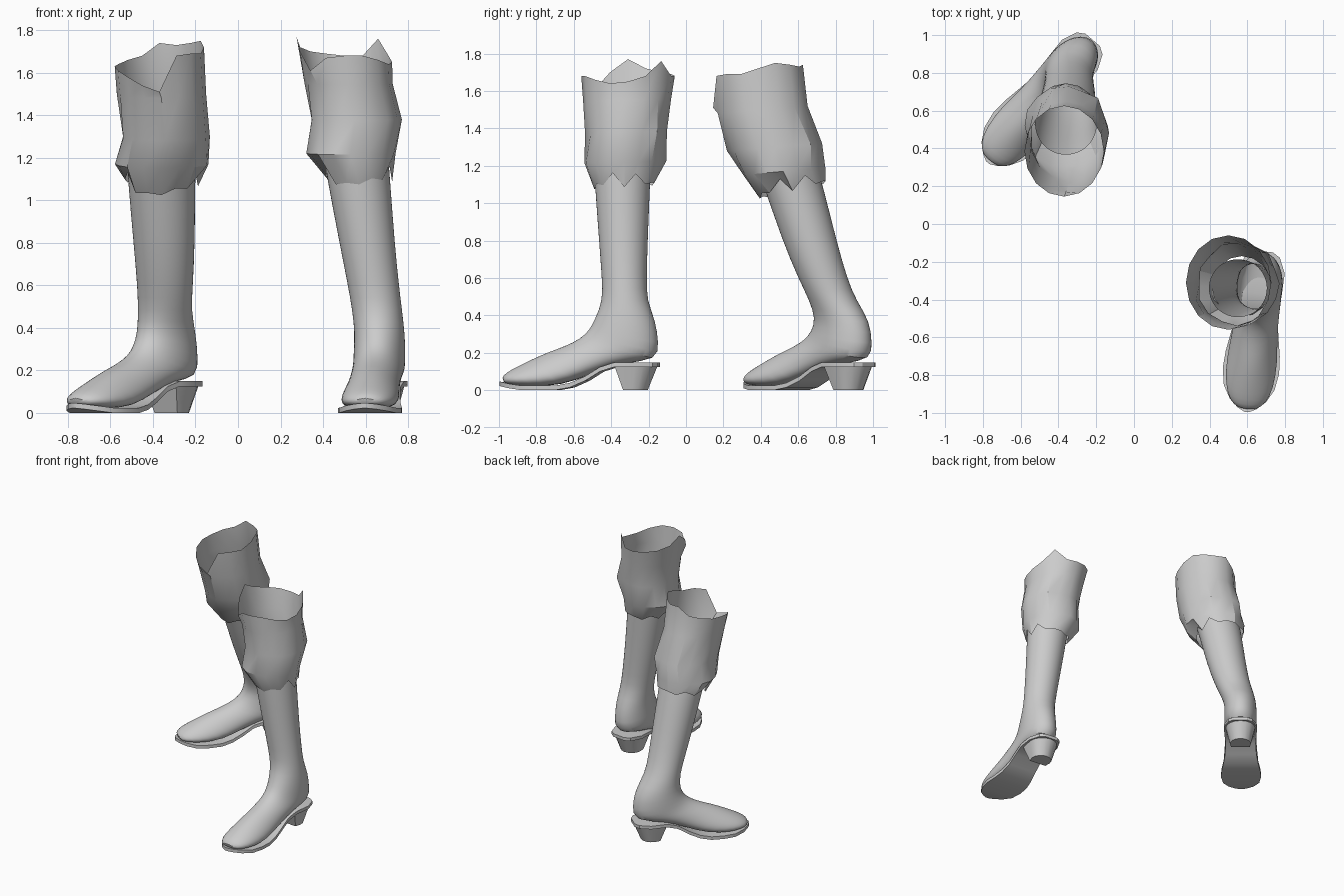
import bpy, bmesh, math, random
from mathutils import Vector

if "Cube" in bpy.data.objects:
    bpy.data.objects.remove(bpy.data.objects["Cube"], do_unlink=True)

GREY = (0.6, 0.6, 0.6, 1)
leather = bpy.data.materials.new("grey_leather")
leather.use_nodes = True
leather.diffuse_color = GREY
leather.node_tree.nodes["Principled BSDF"].inputs["Base Color"].default_value = GREY


def loft(name, rings, cap_start=False, cap_end=False, smooth=30, subdivide=0):
    """Skin a list of closed rings that share one point count."""
    bm = bmesh.new()
    loops = [[bm.verts.new(p) for p in ring] for ring in rings]
    n = len(loops[0])
    for a, b in zip(loops, loops[1:]):
        for i in range(n):
            j = (i + 1) % n
            bm.faces.new((a[i], a[j], b[j], b[i]))
    if cap_start:
        bm.faces.new(loops[0])
    if cap_end:
        bm.faces.new(loops[-1])
    bmesh.ops.recalc_face_normals(bm, faces=bm.faces)
    mesh = bpy.data.meshes.new(name)
    bm.to_mesh(mesh)
    bm.free()
    mesh.materials.append(leather)
    obj = bpy.data.objects.new(name, mesh)
    bpy.context.collection.objects.link(obj)
    if subdivide:
        obj.modifiers.new("Smooth", 'SUBSURF').levels = subdivide
        obj.modifiers["Smooth"].render_levels = subdivide
    bpy.ops.object.select_all(action='DESELECT')
    obj.select_set(True)
    bpy.context.view_layer.objects.active = obj
    bpy.ops.object.shade_smooth_by_angle(angle=math.radians(smooth))
    return obj


# Foot sections: instep point (s, z), under point (s, z), half width, bottom fullness
FOOT = [(.34, .38, .01, .37, .118, 1), (.37, .32, -.005, .25, .122, 1),
        (.42, .275, 0, .16, .122, 1.1), (.50, .235, .18, .15, .118, 1.3),
        (.59, .205, .36, .085, .12, 1.5), (.68, .165, .52, .025, .137, 1.6),
        (.76, .125, .68, .02, .130, 1.6), (.815, .095, .77, .025, .1, 1.4),
        (.842, .065, .82, .03, .055, 1)]

# Sole stations: distance from heel, half width, underside height
SOLE = [(-.005, .05, .125), (.02, .09, .125), (.10, .124, .125), (.22, .12, .125),
        (.30, .112, .1), (.38, .117, .05), (.46, .13, .015), (.54, .144, 0),
        (.63, .15, 0), (.72, .135, 0), (.79, .095, .01), (.83, .05, .018),
        (.85, .012, .022)]


def build_boot(side, heel, turn, shaft, cuff, rim, hem):
    forward = Vector((-math.sin(turn), -math.cos(turn), 0))
    across = Vector((math.cos(turn), -math.sin(turn), 0))
    origin = Vector((*heel, 0))

    def place(s, x, z):
        return origin + forward * s + across * x + Vector((0, 0, z))

    # Shaft and foot as one skin
    steps = [math.tau * i / 24 for i in range(24)]
    rings = [[Vector((x, y, z)) + (forward * math.cos(a) + across * math.sin(a)) * r
              for a in steps] for z, x, y, r in shaft]
    for sf, zf, sb, zb, w, full in FOOT:
        ring = []
        for a in steps:
            t = (.5 + .5 * math.cos(a)) ** full
            ring.append(place(sb + (sf - sb) * t, w * math.sin(a), zb + (zf - zb) * t))
        rings.append(ring)
    loft(side + "_boot_upper", rings, cap_end=True, smooth=60, subdivide=1)

    # Sole with a narrow welt
    strips = [[place(s, -w, z), place(s, w, z), place(s, w, z + .024), place(s, -w, z + .024)]
              for s, w, z in SOLE]
    loft(side + "_boot_sole", strips, True, True)

    # Tapered heel block, rounded at the back
    def heel_ring(back, front, w, z):
        arc = [math.pi * i / 8 for i in range(9)]
        pts = [place(back + w * (1 - math.sin(a)), w * math.cos(a), z) for a in arc]
        return pts + [place(front, -w * .9, z), place(front, w * .9, z)]

    loft(side + "_boot_heel", [heel_ring(0, .225, .112, .135),
                               heel_ring(.055, .18, .078, 0)], True, True)

    # Crumpled trouser cuff with torn rim and hem
    n = len(rim)
    random.seed(7)
    rings = []
    for k, (z, x, y, rx, ry) in enumerate(cuff):
        ring = []
        for i in range(n):
            a = math.tau * i / n
            crease = 1 + random.uniform(-.06, .06) * (k in (1, 2))
            height = rim[i] if k == len(cuff) - 1 else z
            if k == 0:
                height = z + hem * math.sin(a) + random.uniform(-.02, .02)
                if i in (1, n - 1, n // 2 + 1):
                    height += .07
            if 0 < k < len(cuff) - 1:
                height += hem * math.sin(a) * .5
            ring.append((x + rx * crease * math.cos(a), y + ry * crease * math.sin(a), height))
        rings.append(ring)
    loft(side + "_trouser_cuff", rings)


build_boot("left", (.685, -.15), math.radians(6),
           shaft=[(1.25, .55, -.34, .155), (1.12, .565, -.34, .15), (.8, .607, -.335, .131),
                  (.6, .637, -.33, .121), (.48, .655, -.327, .118)],
           cuff=[(1.1, .57, -.33, .155, .16), (1.22, .53, -.33, .21, .22),
                 (1.38, .55, -.315, .215, .215), (1.55, .52, -.315, .207, .235),
                 (1.68, .5, -.31, .225, .25)],
           rim=[1.65, 1.68, 1.76, 1.68, 1.68, 1.69, 1.7, 1.72,
                1.77, 1.7, 1.61, 1.67, 1.68, 1.68, 1.66, 1.64],
           hem=.01)

build_boot("right", (-.222, .971), math.radians(40.5),
           shaft=[(1.22, -.36, .53, .165), (1.1, -.36, .572, .16), (.8, -.347, .66, .146),
                  (.6, -.343, .73, .132), (.48, -.345, .785, .126)],
           cuff=[(1.08, -.36, .57, .172, .175), (1.17, -.36, .52, .22, .22),
                 (1.3, -.345, .48, .207, .25), (1.5, -.36, .41, .21, .24),
                 (1.68, -.37, .385, .21, .24)],
           rim=[1.72, 1.75, 1.74, 1.73, 1.74, 1.68, 1.66, 1.64,
                1.63, 1.61, 1.58, 1.54, 1.51, 1.68, 1.69, 1.69],
           hem=.04)
